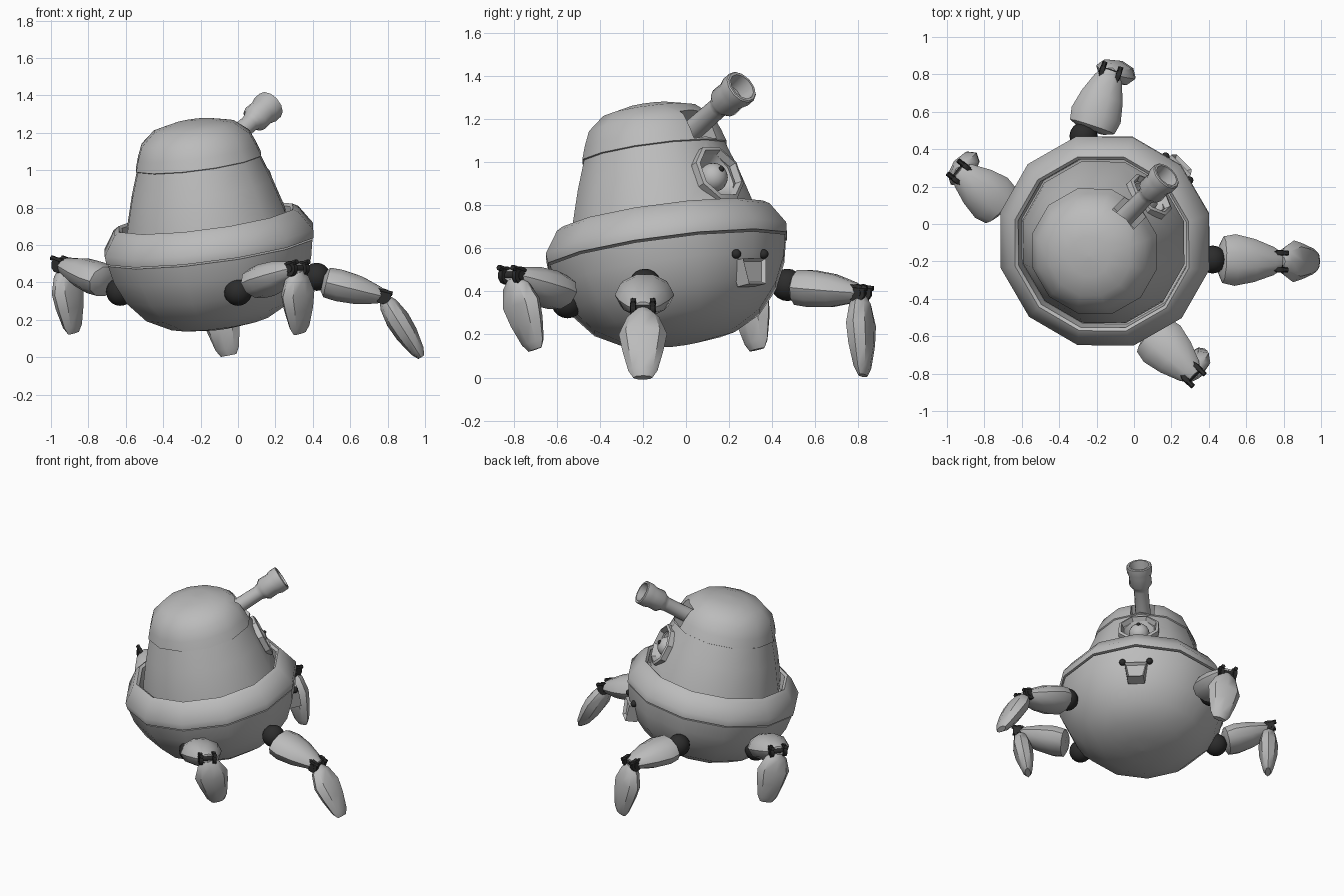
import bpy, bmesh, math
from mathutils import Vector, Matrix

cube = bpy.data.objects.get("Cube")
if cube:
    bpy.data.objects.remove(cube, do_unlink=True)


def material(name, value):
    m = bpy.data.materials.new(name)
    m.use_nodes = True
    col = (value, value, value, 1)
    m.diffuse_color = col
    m.node_tree.nodes["Principled BSDF"].inputs["Base Color"].default_value = col
    return m


GREY = material("light grey shell", 0.5)
DARK = material("dark rubber", 0.025)


def frame(origin, x, z):
    """Matrix with its z axis along z and its x axis near x."""
    z = Vector(z).normalized()
    y = z.cross(Vector(x)).normalized()
    m = Matrix((y.cross(z), y, z)).transposed().to_4x4()
    m.translation = origin
    return m


def finish(bm, name, mat, matrix, angle=40):
    bmesh.ops.remove_doubles(bm, verts=bm.verts, dist=1e-5)
    bmesh.ops.recalc_face_normals(bm, faces=bm.faces)
    mesh = bpy.data.meshes.new(name)
    bm.to_mesh(mesh)
    bm.free()
    mesh.materials.append(mat)
    ob = bpy.data.objects.new(name, mesh)
    bpy.context.collection.objects.link(ob)
    ob.matrix_world = matrix
    smooth(ob, angle)
    return ob


def select(ob):
    bpy.ops.object.select_all(action="DESELECT")
    ob.select_set(True)
    bpy.context.view_layer.objects.active = ob


def smooth(ob, angle=40):
    select(ob)
    bpy.ops.object.shade_smooth_by_angle(angle=math.radians(angle))


def loft(name, sections, matrix, sides=12, mat=GREY, turn=0.0, caps=True, angle=40):
    """Rings of (x radius, y radius, height) joined into one skin."""
    bm = bmesh.new()
    rings = []
    for rx, ry, h in sections:
        rings.append([bm.verts.new((rx * math.cos(a), ry * math.sin(a), h))
                      for a in (math.tau * i / sides + turn for i in range(sides))])
    for lo, hi in zip(rings, rings[1:]):
        for i in range(sides):
            j = (i + 1) % sides
            bm.faces.new((lo[i], lo[j], hi[j], hi[i]))
    if caps:
        bm.faces.new(rings[0])
        bm.faces.new(rings[-1])
    return finish(bm, name, mat, matrix, angle)


def lathe(name, profile, matrix, **kw):
    return loft(name, [(r, r, h) for r, h in profile], matrix, **kw)


def ball(name, centre, radius, mat):
    bm = bmesh.new()
    bmesh.ops.create_uvsphere(bm, u_segments=16, v_segments=10, radius=radius)
    return finish(bm, name, mat, Matrix.Translation(centre))


def cut(ob, cutter):
    cutter.hide_render = True
    mod = ob.modifiers.new("cut", "BOOLEAN")
    mod.operation, mod.solver, mod.object = "DIFFERENCE", "EXACT", cutter
    select(ob)
    bpy.ops.object.modifier_apply(modifier=mod.name)
    bpy.data.objects.remove(cutter, do_unlink=True)
    smooth(ob)


# Body frame: tilted back, x is the walker's own forward direction
tilt = math.radians(10.5)
c = math.sqrt(0.5)
up = Vector((-c * math.sin(tilt), -c * math.sin(tilt), math.cos(tilt)))
BODY = frame((-0.15, -0.085, 0.58), (c, c, 0.18), up)
FWD = BODY.to_3x3() @ Vector((1, 0, 0))
SIDE = BODY.to_3x3() @ Vector((0, 1, 0))

# Bowl, rim and domed turret
lathe("lower_bowl", [(0.004, -0.43), (0.12, -0.425), (0.27, -0.4), (0.4, -0.33), (0.495, -0.22),
                     (0.55, -0.1), (0.57, -0.005), (0.5, 0.0)], BODY)
lathe("rim_collar", [(0.5, 0.005), (0.578, 0.005), (0.582, 0.05), (0.515, 0.15), (0.485, 0.168),
                     (0.468, 0.155), (0.46, 0.06), (0.4, 0.05)], BODY)
dome = lathe("turret_dome", [(0.4, 0.05), (0.45, 0.1), (0.44, 0.16), (0.39, 0.33), (0.341, 0.468),
                             (0.349, 0.472), (0.33, 0.53), (0.3, 0.6), (0.222, 0.665),
                             (0.11, 0.692), (0.004, 0.698)], BODY)

# Eye: octagonal socket, frame, ball and pupil
eye_dir = (FWD + up * 0.28).normalized()
eye_at = BODY @ Vector((0.40, 0, 0.30))
EYE = frame(eye_at, SIDE, eye_dir)
eighth = math.pi / 8
cut(dome, lathe("socket_cutter", [(0.07, -0.08), (0.125, 0.0), (0.125, 0.2)], EYE,
                sides=8, turn=eighth))
lathe("eye_frame", [(0.118, -0.03), (0.143, -0.03), (0.143, 0.005), (0.125, 0.012),
                    (0.112, -0.02)], EYE, sides=8, turn=eighth, caps=False, angle=25)
ball("eyeball", EYE @ Vector((0, 0, -0.045)), 0.068, GREY)
ball("pupil", EYE @ Vector((0, 0, 0.017)) + up * 0.012, 0.013, DARK)

# Cannon set in a slot in the dome
aim = Vector((0.6, 0.6, 0.53)).normalized()
muzzle = Vector((0.175, 0.26, 1.35))
slot = lathe("slot_cutter", [(0.11, 0.0), (0.11, 0.3)],
             frame(muzzle - aim * 0.43, SIDE, aim), sides=4, turn=math.pi / 4)
cut(dome, slot)
lathe("cannon", [(0.004, 0), (0.052, 0), (0.048, 0.25), (0.056, 0.275), (0.076, 0.3),
                 (0.074, 0.36), (0.084, 0.39), (0.084, 0.435), (0.078, 0.44), (0.066, 0.44),
                 (0.056, 0.36), (0.004, 0.36)],
      frame(muzzle - aim * 0.44, SIDE, aim))

# Face: two small dark sensors and a framed snout
for s, tag in ((1, "left"), (-1, "right")):
    ball(tag + "_sensor", BODY @ Vector((0.53, s * 0.09, -0.105)), 0.022, DARK)
bm = bmesh.new()
bmesh.ops.create_cube(bm, size=1)
for v in bm.verts:
    v.co = Vector((v.co.x * 0.08, v.co.y * (0.13 + 0.04 * v.co.z), v.co.z * 0.12))
front = max(bm.faces, key=lambda f: f.calc_center_median().x)
bmesh.ops.inset_individual(bm, faces=[front], thickness=0.016)
for v in front.verts:
    v.co.x -= 0.02
finish(bm, "snout", GREY, BODY @ Matrix.Translation((0.515, 0, -0.19)), 20)

# Legs: hip, thigh start, thigh end, foot tip
LEGS = {
    "right_front": ((0.42, -0.19, 0.43), (0.455, -0.19, 0.405), (0.80, -0.20, 0.32), (0.98, -0.2, 0.0)),
    "left_front": ((-0.27, 0.47, 0.43), (-0.23, 0.50, 0.42), (-0.12, 0.83, 0.39), (-0.05, 0.82, 0.01)),
    "right_rear": ((0.0, -0.55, 0.35), (0.09, -0.58, 0.39), (0.33, -0.82, 0.48), (0.33, -0.70, 0.13)),
    "left_rear": ((-0.63, 0.09, 0.35), (-0.70, 0.09, 0.40), (-0.95, 0.29, 0.50), (-0.88, 0.33, 0.13)),
}
THIGH = [(0.075, 0.055, 0), (0.125, 0.085, 0.06), (0.138, 0.09, 0.25), (0.115, 0.08, 0.55),
         (0.075, 0.05, 0.85), (0.045, 0.03, 0.97)]
FOOT = [(0.03, 0.03, 0.04), (0.075, 0.05, 0.14), (0.112, 0.065, 0.38), (0.095, 0.06, 0.62),
        (0.068, 0.038, 0.9), (0.045, 0.018, 1)]

for tag, points in LEGS.items():
    hip, start, end, tip = map(Vector, points)
    thigh = end - start
    across = Vector((thigh.y, -thigh.x, 0)).normalized()
    ball(tag + "_hip", hip, 0.075, DARK)
    loft(tag + "_thigh", [(w, d, t * thigh.length) for w, d, t in THIGH],
         frame(start, across, thigh), sides=10)
    # Knee: crossbar, two cheek discs and two short prongs
    knee = end - thigh.normalized() * 0.025
    for off, half, rad in ((0, 0.06, 0.022), (-0.045, 0.012, 0.042), (0.045, 0.012, 0.042)):
        lathe(tag + "_knee", [(rad, -half), (rad, half)],
              frame(knee + across * off, (0, 0, 1), across), mat=DARK, sides=10)
    for s in (-1, 1):
        arm = thigh.normalized()
        lathe(tag + "_knee_prong", [(0.014, -0.065), (0.014, 0.05)],
              frame(knee + across * s * 0.045 + Vector((0, 0, 0.025)), across, arm),
              mat=DARK, sides=6)
    shin = tip - knee
    loft(tag + "_foot", [(w, d, t * shin.length) for w, d, t in FOOT],
         frame(knee, across, shin), sides=8)
